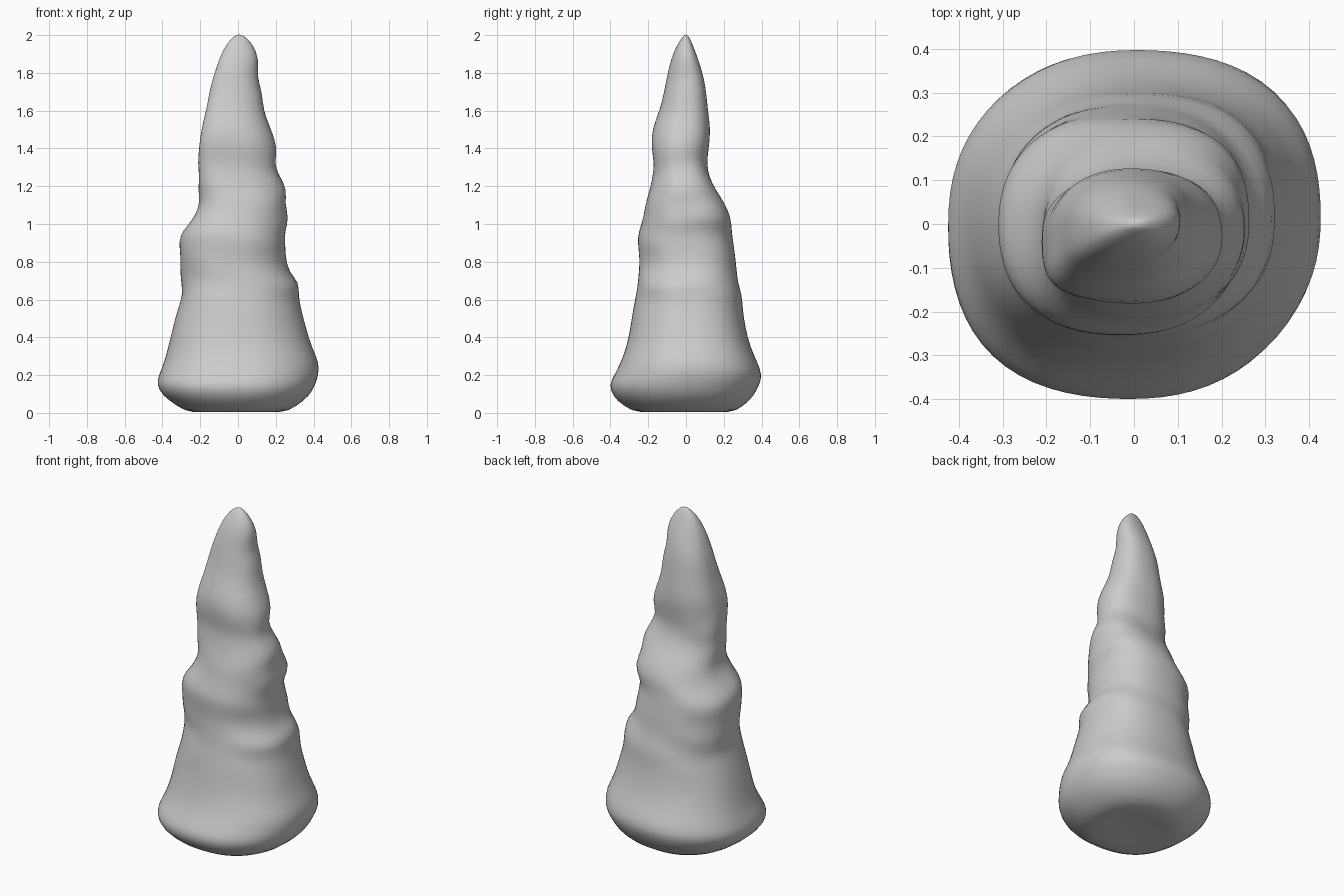
import bpy, bmesh
from math import sin, cos, pi, exp

# Silhouette profile: z, x min, x max, y min, y max
ROWS = [
    (-0.008, -.25, .23, -.25, .23), (0.035, -.32, .31, -.33, .305),
    (0.09, -.40, .38, -.39, .36), (0.15, -.433, .41, -.408, .39),
    (0.20, -.42, .427, -.38, .405), (0.27, -.39, .43, -.345, .378),
    (0.35, -.37, .39, -.315, .34), (0.45, -.345, .36, -.295, .315),
    (0.55, -.32, .335, -.28, .30), (0.62, -.293, .32, -.265, .298),
    (0.69, -.30, .325, -.255, .275), (0.74, -.307, .272, -.25, .27),
    (0.82, -.302, .252, -.245, .262), (0.91, -.316, .25, -.258, .25),
    (0.96, -.295, .248, -.25, .242), (1.03, -.23, .272, -.225, .24),
    (1.11, -.20, .246, -.215, .205), (1.18, -.213, .262, -.19, .155),
    (1.25, -.203, .22, -.178, .122), (1.32, -.214, .19, -.167, .11),
    (1.40, -.205, .212, -.184, .12), (1.50, -.193, .175, -.182, .132),
    (1.60, -.165, .133, -.138, .115), (1.70, -.15, .128, -.115, .107),
    (1.78, -.128, .098, -.10, .092), (1.87, -.10, .112, -.08, .065),
    (1.95, -.065, .08, -.048, .035), (1.995, -.022, .036, -.015, .015),
]
SEG = 36


def ring_point(row, a):
    """Rounded-square section with off-centre lobes, wavy in height."""
    z, x0, x1, y0, y1 = row
    c, s = cos(a), sin(a)
    # squarer towards front-left and back-right
    n = 2.33 + 0.15 * sin(2 * a)
    k = (abs(c) ** n + abs(s) ** n) ** (-1 / n)
    # front-left ridge in the upper part
    k *= 1 + 0.1 * exp(-((a - 1.2 * pi) / 0.3) ** 2) * exp(-((z - 1.5) / 0.3) ** 2)
    # slight diagonal lean of the section near the tip
    k *= 1 + 0.05 * sin(2 * a) * exp(-((z - 1.85) / 0.2) ** 2)
    # fine drip ripples on the diagonals, away from the base
    fade = min(1, max(0, z - 0.15) * 2) * min(1, max(0, 1.95 - z) * 2)
    k *= 1 + 0.03 * fade * sin(2 * a) ** 2 * sin(z * 31 + 2 * a)
    x = (x0 + x1) / 2 + (x1 - x0) / 2 * c * k
    y = (y0 + y1) / 2 + (y1 - y0) / 2 * s * k
    return x, y, z + 0.015 * sin(2 * a) * fade


# Spire body: stacked rings closed at both ends
bm = bmesh.new()
rings = [[bm.verts.new(ring_point(r, 2 * pi * i / SEG)) for i in range(SEG)]
         for r in ROWS]
for lo, hi in zip(rings, rings[1:]):
    for i in range(SEG):
        j = (i + 1) % SEG
        bm.faces.new((lo[i], lo[j], hi[j], hi[i]))
base = bm.verts.new((0, 0, 0.03))
tip = bm.verts.new((0.006, 0, 2.004))
for i in range(SEG):
    j = (i + 1) % SEG
    bm.faces.new((rings[0][j], rings[0][i], base))
    bm.faces.new((rings[-1][i], rings[-1][j], tip))
for f in bm.faces:
    f.smooth = True

mesh = bpy.data.meshes.new("rock_spire")
bm.to_mesh(mesh)
bm.free()
spire = bpy.data.objects.new("rock_spire", mesh)
bpy.context.collection.objects.link(spire)
sub = spire.modifiers.new("soften", 'SUBSURF')
sub.levels = sub.render_levels = 1
